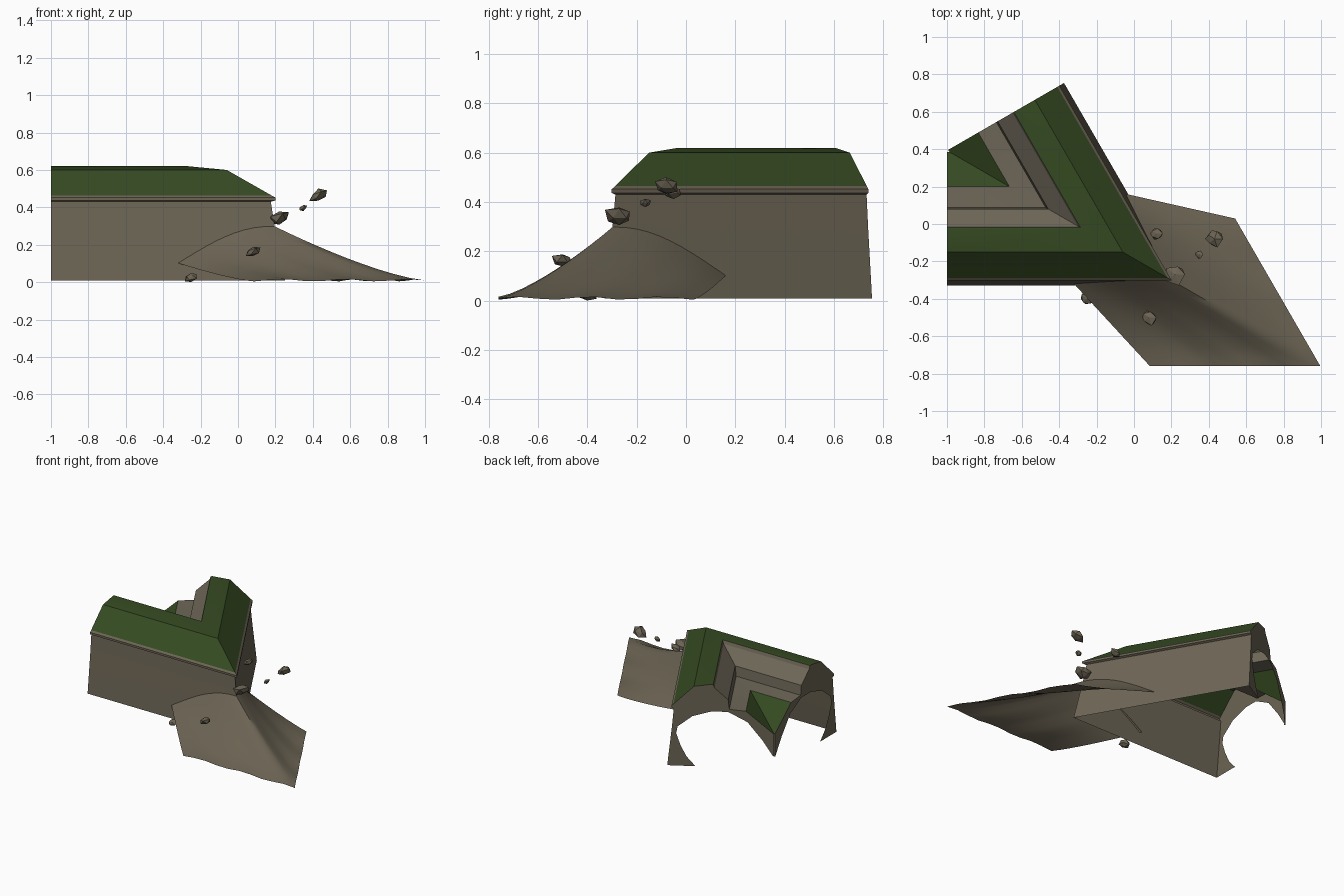
import bpy, bmesh, math, random
from mathutils import Vector

random.seed(4)
if "Cube" in bpy.data.objects:
    bpy.data.objects.remove(bpy.data.objects["Cube"], do_unlink=True)


def material(name, rgb):
    m = bpy.data.materials.new(name)
    m.use_nodes = True
    m.diffuse_color = (*rgb, 1)
    m.node_tree.nodes["Principled BSDF"].inputs["Base Color"].default_value = (*rgb, 1)
    return m


earth = material("brown earth", (0.15, 0.128, 0.089))
grass = material("dark green grass", (0.036, 0.069, 0.016))
clay = material("trench clay", (0.155, 0.135, 0.097))


def finish(name, bm, mats, smooth=None, face_up=False):
    bmesh.ops.recalc_face_normals(bm, faces=bm.faces)
    if face_up and sum(f.normal.z * f.calc_area() for f in bm.faces) < 0:
        bmesh.ops.reverse_faces(bm, faces=bm.faces)
    me = bpy.data.meshes.new(name)
    bm.to_mesh(me)
    bm.free()
    ob = bpy.data.objects.new(name, me)
    bpy.context.collection.objects.link(ob)
    for m in mats:
        me.materials.append(m)
    if smooth:
        bpy.ops.object.select_all(action="DESELECT")
        ob.select_set(True)
        bpy.context.view_layer.objects.active = ob
        bpy.ops.object.shade_smooth_by_angle(angle=math.radians(smooth))


# The two arms mirror each other across a vertical mitre plane
MITRE_X = -0.32
MITRE_NORMAL = Vector((0.5, math.sqrt(3) / 2, 0))


def mitre(y):
    return MITRE_X - math.sqrt(3) * y


def mirrored(p):
    p = Vector(p)
    return p - 2 * (p - Vector((MITRE_X, 0, 0))).dot(MITRE_NORMAL) * MITRE_NORMAL


# Earthwork shell, swept along both arms: (offset, height, material of next segment)
EARTH, GRASS, CLAY = 0, 1, 2
shell = [
    (-0.33, 0.01, EARTH), (-0.298, 0.3, EARTH), (-0.286, 0.43, EARTH),
    (-0.301, 0.437, EARTH), (-0.301, 0.452, EARTH), (-0.288, 0.464, GRASS),
    (-0.15, 0.6, GRASS), (-0.03, 0.62, GRASS), (-0.02, 0.618, CLAY),
    (-0.012, 0.595, CLAY), (0.08, 0.51, CLAY), (0.088, 0.44, CLAY),
    (0.2, 0.43, GRASS), (0.385, 0.27, EARTH), (0.385, 0.1, EARTH),
]
# Arched lower edge of the end walls
arch = [
    (0.31, 0.22), (0.21, 0.35), (0.08, 0.42), (-0.03, 0.42), (-0.16, 0.38),
    (-0.26, 0.3), (-0.27, 0.25), (-0.24, 0.16), (-0.2, 0.08), (-0.14, 0.01),
]
bm = bmesh.new()
rings = [
    [bm.verts.new((-1, d, z)) for d, z, _ in shell],
    [bm.verts.new((mitre(d), d, z)) for d, z, _ in shell],
    [bm.verts.new(mirrored((-1, d, z))) for d, z, _ in shell],
]
for a, b in zip(rings, rings[1:]):
    for i, (_, _, mat) in enumerate(shell[:-1]):
        bm.faces.new((a[i], a[i + 1], b[i + 1], b[i])).material_index = mat
bm.faces.new(rings[0] + [bm.verts.new((-1, d, z)) for d, z in arch])
bm.faces.new(rings[2] + [bm.verts.new(mirrored((-1, d, z))) for d, z in arch])
finish("trench_corner", bm, [earth, grass, clay], 25, face_up=True)

# Collapsed earth fanning out from the corner, a single sheet
COLS, ROWS = 10, 10


def slide_point(u, v):
    ridge_y = -0.29 - 0.47 * v
    edge_x, edge_y = -0.33 + 0.415 * v, -0.31 - 0.45 * v
    x = mitre(ridge_y) * (1 - u) + edge_x * u
    y = ridge_y * (1 - u) + edge_y * u
    z = 0.01 + (1 - v) ** 1.35 * (0.095 + 0.2 * math.cos(math.pi * u / 2))
    return Vector((x, y, max(0, z + 0.006 * math.sin(u * 17) * v)))


bm = bmesh.new()
grid = []
for k in range(-COLS, COLS + 1):
    pts = [slide_point(abs(k) / COLS, r / ROWS) for r in range(ROWS + 1)]
    grid.append([bm.verts.new(mirrored(p) if k > 0 else p) for p in pts])
for a, b in zip(grid, grid[1:]):
    for r in range(ROWS):
        bm.faces.new((a[r], a[r + 1], b[r + 1], b[r]))
finish("earth_slide", bm, [earth], 60, face_up=True)

# Loose clods around the corner: position and radius
clods = [
    ((0.22, -0.27, 0.342), 0.062), ((0.43, -0.08, 0.463), 0.05),
    ((0.35, -0.165, 0.398), 0.024), ((0.12, -0.05, 0.44), 0.036),
    ((0.08, -0.5, 0.162), 0.045), ((-0.25, -0.4, 0.025), 0.04),
]
for n, (pos, radius) in enumerate(clods):
    bm = bmesh.new()
    bmesh.ops.create_icosphere(bm, subdivisions=1, radius=radius)
    for v in bm.verts:
        v.co *= random.uniform(0.7, 1.15)
        v.co.z = v.co.z * 0.7 + v.co.x * 0.25
        v.co += Vector(pos)
        v.co.z = max(0, v.co.z)
    finish(f"clod_{n + 1}", bm, [earth])
